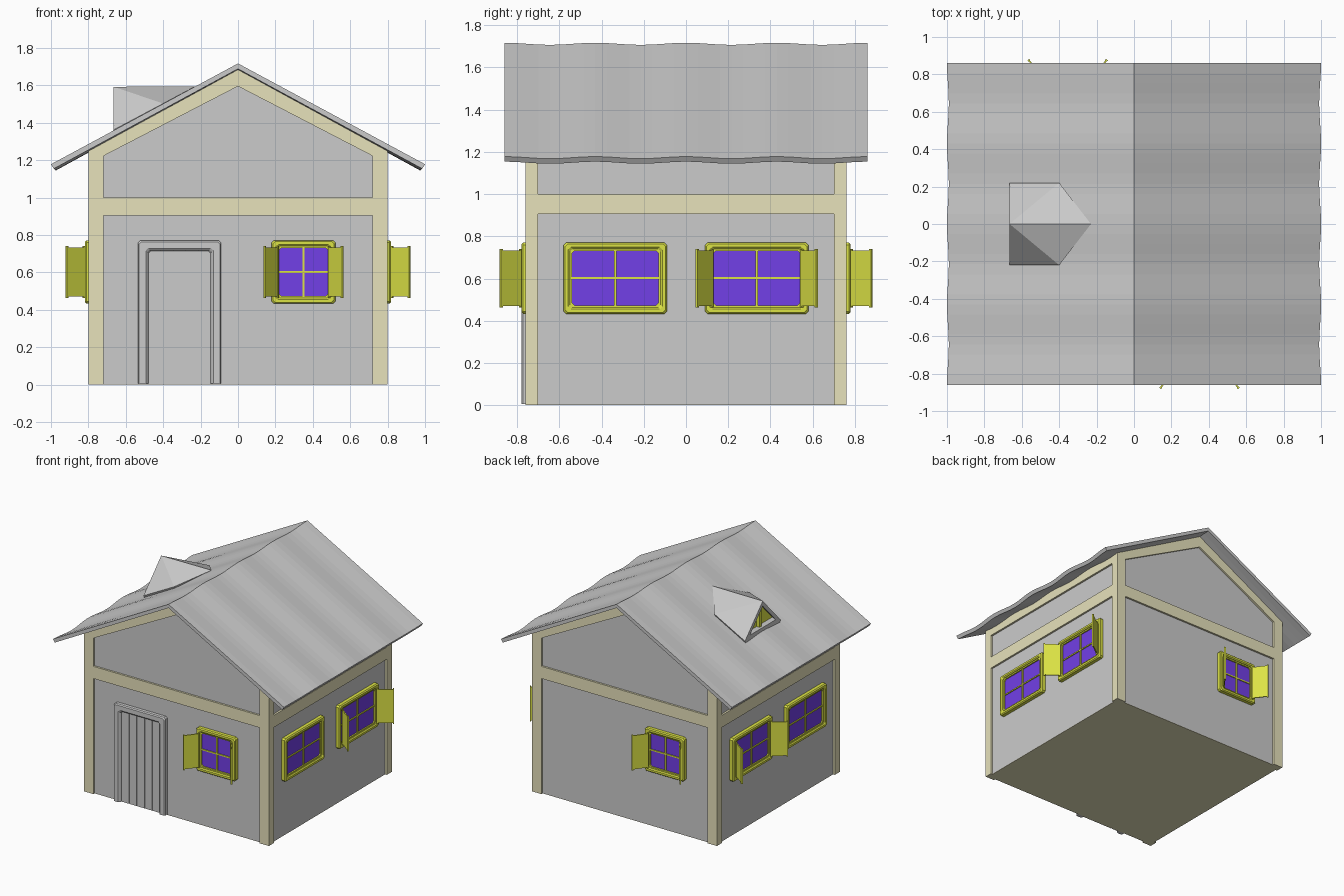
import bpy, bmesh, math
from mathutils import Matrix, Vector

if "Cube" in bpy.data.objects:
    bpy.data.objects.remove(bpy.data.objects["Cube"])


def material(name, rgb):
    m = bpy.data.materials.new(name)
    m.diffuse_color = (*rgb, 1)
    m.use_nodes = True
    m.node_tree.nodes["Principled BSDF"].inputs["Base Color"].default_value = m.diffuse_color
    return m


TIMBER = material("timber", (0.8, 0.76, 0.5))
YELLOW = material("yellow_paint", (0.72, 0.77, 0.06))
BLUE = material("blue_glass", (0.17, 0.05, 0.8))


def loft(name, rows, mat=None, ring=False, matrix=Matrix()):
    """Skin closed loops of equal length; cap the ends unless it is a ring."""
    bm = bmesh.new()
    vs = [[bm.verts.new(p) for p in row] for row in rows]
    n = len(rows[0])
    for i in range(len(vs) if ring else len(vs) - 1):
        a, b = vs[i], vs[(i + 1) % len(vs)]
        for j in range(n):
            k = (j + 1) % n
            bm.faces.new((a[j], a[k], b[k], b[j]))
    if not ring:
        bm.faces.new(vs[0])
        bm.faces.new(vs[-1])
    bmesh.ops.recalc_face_normals(bm, faces=bm.faces)
    me = bpy.data.meshes.new(name)
    bm.to_mesh(me)
    bm.free()
    if mat:
        me.materials.append(mat)
    ob = bpy.data.objects.new(name, me)
    ob.matrix_world = matrix
    bpy.context.collection.objects.link(ob)
    return ob


def prism(name, pts, y0, y1, mat=None, matrix=Matrix()):
    return loft(name, [[(x, y, z) for x, z in pts] for y in (y0, y1)], mat, matrix=matrix)


def box(name, x, y, z, mat=None, matrix=Matrix()):
    pts = [(x[0], z[0]), (x[1], z[0]), (x[1], z[1]), (x[0], z[1])]
    return prism(name, pts, y[0], y[1], mat, matrix)


# Walls and floor
WX, WY = 0.785, 0.745
prism("walls", [(-WX, 0.003), (WX, 0.003), (WX, 1.255), (0, 1.68), (-WX, 1.255)], -WY, WY)
box("floor", (-WX, WX), (-WY, WY), (0, 0.003), TIMBER)

# Timber framing
for sy in (-1, 1):
    ys = sorted((sy * 0.70, sy * 0.76))
    yb = sorted((sy * 0.73, sy * 0.76))
    box("gable_beam", (-0.73, 0.73), yb, (0.905, 1.0), TIMBER)
    for sx in (-1, 1):
        prism("corner_post", [(sx * 0.72, 0), (sx * 0.8, 0), (sx * 0.8, 1.262), (sx * 0.72, 1.3)],
              *ys, TIMBER)
        prism("gable_rafter", [(0, 1.69), (sx * 0.8, 1.262), (sx * 0.8, 1.18),
                               (sx * 0.72, 1.222), (0, 1.595)], *yb, TIMBER)
for sx in (-1, 1):
    xs = sorted((sx * 0.77, sx * 0.8))
    box("side_beam", xs, (-0.71, 0.71), (0.905, 1.0), TIMBER)
    box("eave_beam", xs, (-0.71, 0.71), (1.185, 1.262), TIMBER)

# Wavy roof
rows = []
for i in range(33):
    t = i / 32
    w = -0.005 * (1 - math.cos(8 * math.pi * t))
    y = -0.86 + 1.72 * t
    rows.append([(-1 - w, y, 1.178 + w), (0, y, 1.717 + w), (1 + w, y, 1.178 + w),
                 (0.985 + w, y, 1.154 + w), (0, y, 1.688 + w), (-0.985 - w, y, 1.154 + w)])
loft("roof", rows)

# Dormer
for s in (-1, 1):
    r_out, r_in = (-0.665, 0, 1.592), (-0.23, 0, 1.594)
    back, eave = (-0.40, s * 0.22, 1.503), (-0.665, s * 0.22, 1.362)
    shift = Vector((0, -s * 0.012, -0.028))
    for tri in ((r_out, r_in, back), (r_out, back, eave)):
        loft("dormer_roof", [tri, [Vector(p) + shift for p in tri]])
box("dormer_sill", (-0.665, -0.62), (-0.2, 0.2), (1.345, 1.385))
box("dormer_mullion", (-0.645, -0.615), (-0.012, 0.012), (1.38, 1.57), YELLOW)
loft("dormer_window", [[(x, -0.19, 1.375), (x, 0.19, 1.375), (x, 0, 1.575)]
                       for x in (-0.62, -0.61)], YELLOW)

# Moulded casing section: (inset from outer edge, depth out of the wall)
CASING = [(0, -0.01), (0, 0.026), (0.007, 0.034), (0.022, 0.034), (0.03, 0.027),
          (0.03, 0.022), (0.04, 0.022), (0.04, -0.01)]


def casing_rows(path):
    return [[(x + dx * i, -d, z + dz * i) for i, d in CASING] for x, z, dx, dz in path]


def window(side, angle, wall, u, width, shutters):
    m = Matrix.Rotation(angle, 4, "Z") @ Matrix.Translation((u, -wall, 0.602))
    w, h, c = width / 2, 0.169, 0.012
    path = []
    for sx, sz in ((-1, -1), (1, -1), (1, 1), (-1, 1)):
        ends = [(sx * (w - c), sz * h, -sx, -sz), (sx * w, sz * (h - c), -sx, -sz)]
        path += ends if sx * sz < 0 else ends[::-1]
    loft(side + "_window_frame", casing_rows(path), YELLOW, True, m)
    w, h = w - 0.035, h - 0.035
    box(side + "_window_pane", (-w, w), (-0.012, 0), (-h, h), BLUE, m)
    box(side + "_window_bar", (-0.006, 0.006), (-0.02, -0.01), (-h, h), YELLOW, m)
    box(side + "_window_crossbar", (-w, w), (-0.019, -0.01), (-0.005, 0.005), YELLOW, m)
    if shutters:
        for s in (-1, 1):
            # Shutter panel with slightly taller end battens, swung open
            a = math.atan2(-0.1, s * 0.075)
            sm = m @ Matrix.Translation((s * w, -0.034, 0)) @ Matrix.Rotation(a, 4, "Z")
            box(side + "_shutter", (0, 0.125), (-0.004, 0.004), (-0.132, 0.132), YELLOW, sm)
            for x in (0, 0.115):
                box(side + "_shutter_batten", (x, x + 0.01), (-0.006, 0.006),
                    (-0.138, 0.138), YELLOW, sm)


window("front", 0, WY, 0.35, 0.34, True)
window("back", math.pi, WY, 0.355, 0.34, True)
for s, side in ((1, "right"), (-1, "left")):
    window(side, s * math.pi / 2, WX, -s * 0.335, 0.49, False)
    window(side, s * math.pi / 2, WX, s * 0.335, 0.49, True)

# Front door: casing and planks
dm = Matrix.Translation((-0.3125, -WY, 0))
hw, top, c = 0.2225, 0.77, 0.012
CASING = [(0, -0.01), (0, 0.026), (0.007, 0.034), (0.042, 0.034), (0.05, 0.027),
          (0.056, 0.018), (0.056, -0.01)]
door_path = [(-hw, 0.005, 1, 0), (-hw, top - c, 1, -1), (-hw + c, top, 1, -1),
             (hw - c, top, -1, -1), (hw, top - c, -1, -1), (hw, 0.005, -1, 0)]
loft("door_casing", casing_rows(door_path), matrix=dm)
box("door_panel", (-0.17, 0.17), (-0.006, 0), (0.003, 0.725), matrix=dm)
for i in range(5):
    x = -0.1675 + 0.067 * i
    box("door_plank", (x + 0.002, x + 0.065), (-0.012, -0.004), (0.005, 0.722), matrix=dm)
